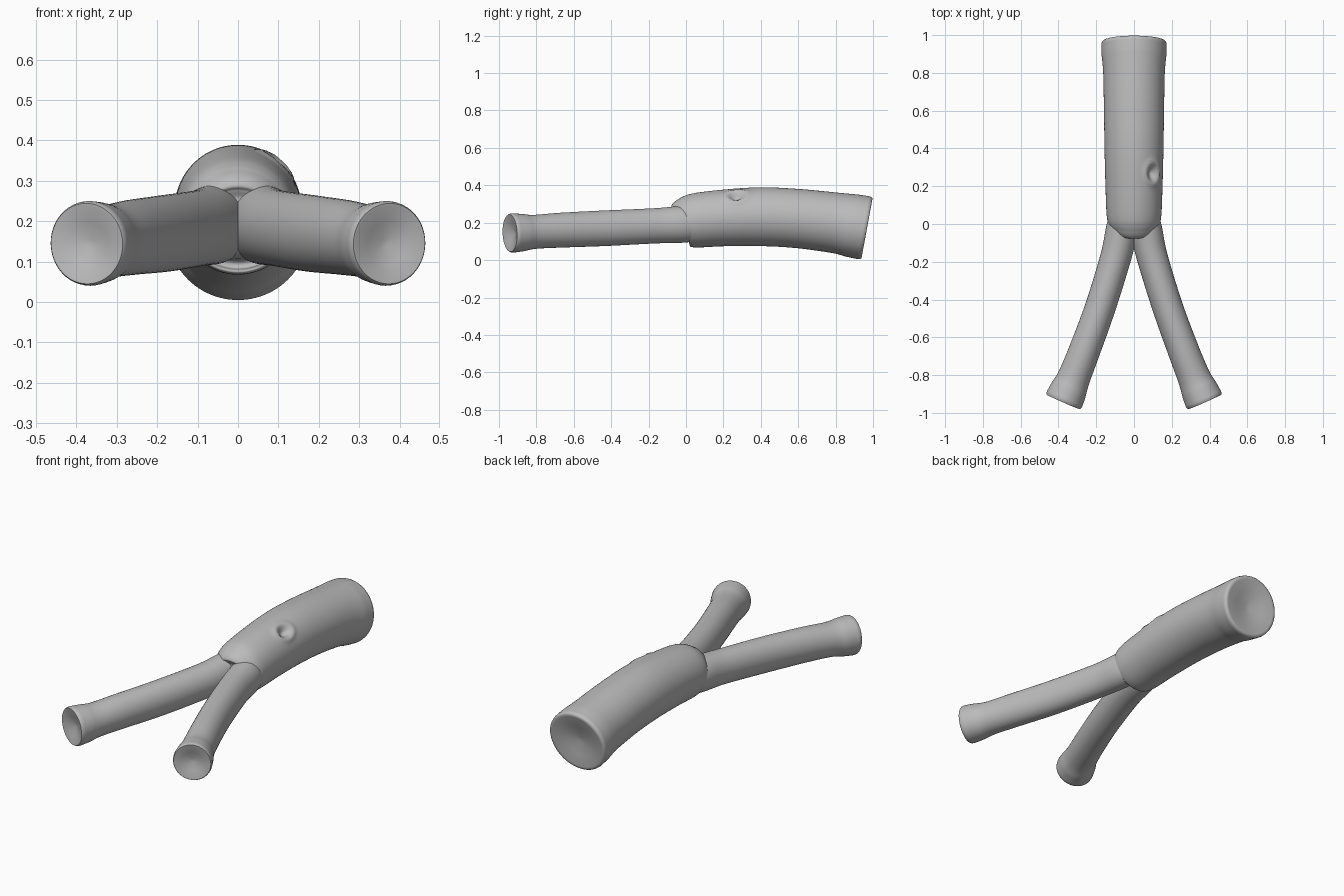
import bpy, bmesh, math
from mathutils import Vector

cube = bpy.data.objects.get("Cube")
if cube:
    bpy.data.objects.remove(cube)

grey = bpy.data.materials.new("plain grey")
grey.use_nodes = True
colour = (0.5, 0.5, 0.5, 1)
grey.diffuse_color = colour
grey.node_tree.nodes["Principled BSDF"].inputs["Base Color"].default_value = colour


def spline(points, steps):
    """Catmull-Rom through stations of (x, y, z, side radius, upright radius)."""
    pts = [Vector(p) for p in points]
    pts = [2 * pts[0] - pts[1]] + pts + [2 * pts[-1] - pts[-2]]
    out = []
    for a, b, c, d in zip(pts, pts[1:], pts[2:], pts[3:]):
        for i in range(steps):
            t = i / steps
            out.append(0.5 * (2 * b + (c - a) * t + (2 * a - 5 * b + 4 * c - d) * t * t
                              + (3 * b - a - 3 * c + d) * t ** 3))
    return out + [pts[-2]]


def limb(name, stations, sides, steps, dent):
    """Tube through the stations, with rounded rim and hollowed far end."""
    rows = spline(stations, steps)
    bm = bmesh.new()
    rings = []

    def add_ring(centre, tangent, rx, rz):
        side = tangent.cross(Vector((0, 0, 1))).normalized()
        up = side.cross(tangent)
        ring = []
        for k in range(sides):
            a = math.tau * k / sides
            ring.append(bm.verts.new(centre + side * rx * math.cos(a) + up * rz * math.sin(a)))
        rings.append(ring)

    for i, row in enumerate(rows):
        after, before = rows[min(i + 1, len(rows) - 1)], rows[max(i - 1, 0)]
        tangent = (Vector(after[:3]) - Vector(before[:3])).normalized()
        add_ring(Vector(row[:3]), tangent, row[3], row[4])
    # Rounded rim and shallow hollow: scale, offset along the tube
    end, rx, rz = Vector(row[:3]), row[3], row[4]
    for scale, push in ((0.985, 0.012), (0.95, 0.018), (0.88, 0.017), (0.5, 0.005), (0.1, 1 - 1 - dent)):
        add_ring(end + tangent * push, tangent, rx * scale, rz * scale)
    for r, s in zip(rings, rings[1:]):
        for k in range(sides):
            n = (k + 1) % sides
            bm.faces.new((r[k], r[n], s[n], s[k]))
    bm.faces.new(rings[0])
    bm.faces.new(rings[-1])
    bmesh.ops.recalc_face_normals(bm, faces=bm.faces)
    mesh = bpy.data.meshes.new(name)
    bm.to_mesh(mesh)
    bm.free()
    mesh.materials.append(grey)
    obj = bpy.data.objects.new(name, mesh)
    bpy.context.collection.objects.link(obj)
    bpy.ops.object.select_all(action="DESELECT")
    obj.select_set(True)
    bpy.context.view_layer.objects.active = obj
    bpy.ops.object.shade_smooth_by_angle(angle=math.radians(50))
    return obj


# Thick trunk with a domed front
trunk = limb("trunk", [
    (0, -0.052, 0.19, 0.05, 0.05), (0, -0.04, 0.193, 0.092, 0.092),
    (0, -0.01, 0.205, 0.128, 0.125), (0, 0.04, 0.211, 0.144, 0.144),
    (0, 0.2, 0.225, 0.151, 0.151), (0, 0.4, 0.232, 0.156, 0.157),
    (0, 0.6, 0.222, 0.159, 0.158), (0, 0.8, 0.199, 0.163, 0.162),
    (0, 0.89, 0.184, 0.171, 0.169), (0, 0.95, 0.173, 0.173, 0.171)], 96, 14, 0.012)

# Knot hole pressed into the trunk's upper left side
knot = Vector((0.1, 0.27, 0.345))
for v in trunk.data.vertices:
    d = v.co - knot
    dist = math.sqrt(d.x ** 2 + (d.y * 0.8) ** 2 + d.z ** 2)
    if dist < 0.12:
        outward = Vector((v.co.x, 0, v.co.z - 0.227)).normalized()
        rim = 0.008 * math.exp(-((dist - 0.045) / 0.014) ** 2)
        pit = 0.03 * math.exp(-(dist / 0.026) ** 2)
        v.co += outward * (rim - pit)

# Forked pair of thin branches
for name, s in (("left_branch", 1), ("right_branch", -1)):
    limb(name, [
        (s * 0.035, 0.08, 0.195, 0.08, 0.09), (s * 0.062, -0.02, 0.191, 0.085, 0.098),
        (s * 0.095, -0.17, 0.183, 0.082, 0.094), (s * 0.178, -0.44, 0.17, 0.081, 0.095),
        (s * 0.262, -0.67, 0.16, 0.083, 0.093), (s * 0.317, -0.81, 0.151, 0.087, 0.091),
        (s * 0.345, -0.875, 0.147, 0.097, 0.1), (s * 0.367, -0.925, 0.145, 0.102, 0.105)],
        48, 8, 0.008)
